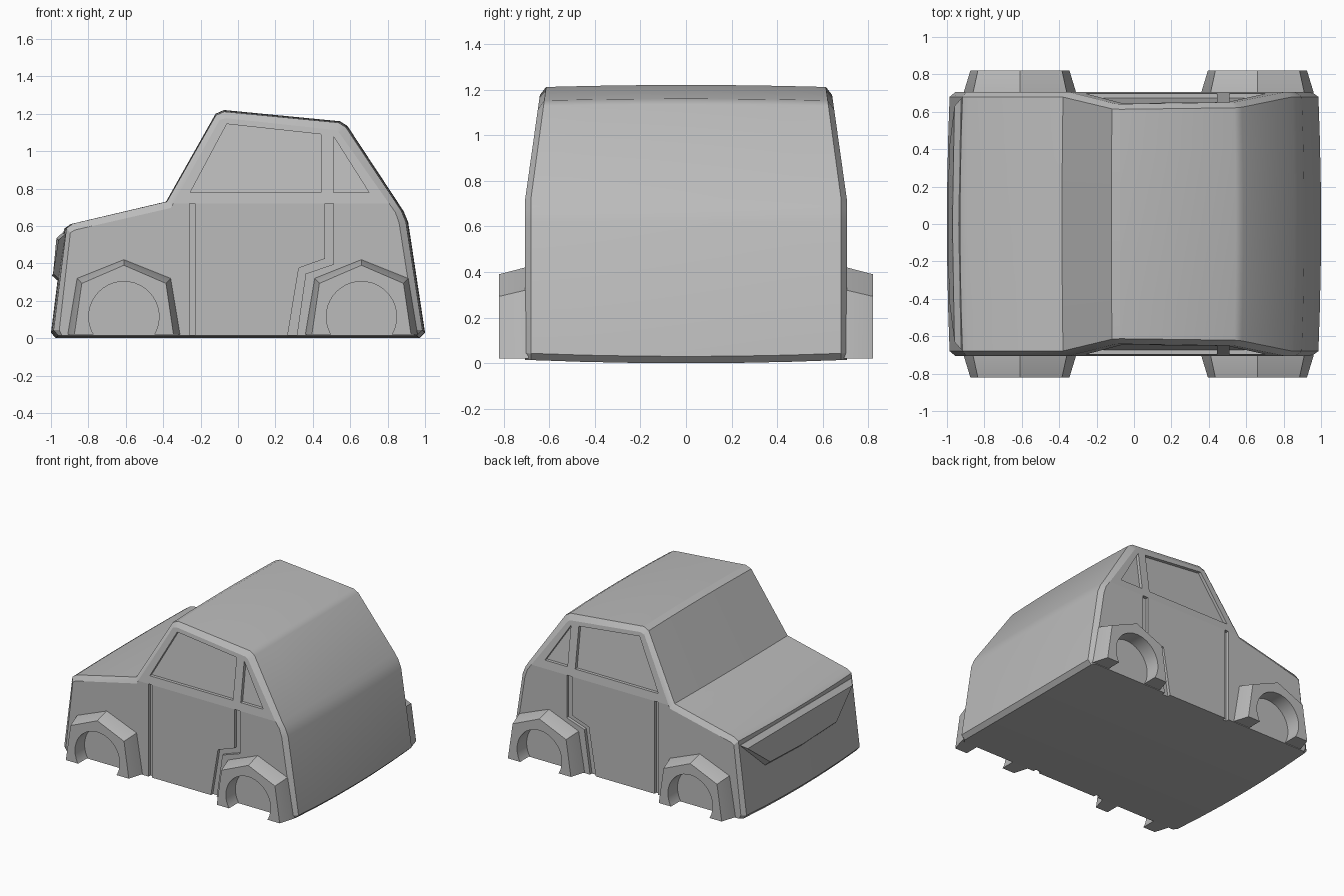
import bpy, bmesh, math

if "Cube" in bpy.data.objects:
    bpy.data.objects.remove(bpy.data.objects["Cube"], do_unlink=True)

paint = bpy.data.materials.new("plain grey")
paint.use_nodes = True
grey = (0.5, 0.5, 0.5, 1)
paint.diffuse_color = grey
paint.node_tree.nodes["Principled BSDF"].inputs["Base Color"].default_value = grey


def loft(bm, rings):
    """Skin equal-length rings of points and cap both ends."""
    loops = [[bm.verts.new(p) for p in ring] for ring in rings]
    n = len(loops[0])
    for a, b in zip(loops, loops[1:]):
        for i in range(n):
            j = (i + 1) % n
            bm.faces.new((a[i], a[j], b[j], b[i]))
    bm.faces.new(loops[0])
    bm.faces.new(loops[-1])


def finish(bm, name, helper=False):
    bmesh.ops.recalc_face_normals(bm, faces=bm.faces)
    mesh = bpy.data.meshes.new(name)
    bm.to_mesh(mesh)
    bm.free()
    mesh.materials.append(paint)
    ob = bpy.data.objects.new(name, mesh)
    bpy.context.collection.objects.link(ob)
    if helper:
        ob.hide_render = True
        ob.display_type = 'WIRE'
    return ob


def carve(ob, cutter):
    mod = ob.modifiers.new("carve", 'BOOLEAN')
    mod.operation = 'DIFFERENCE'
    mod.solver = 'EXACT'
    mod.object = cutter
    select(ob)
    bpy.ops.object.modifier_apply(modifier=mod.name)
    bpy.data.objects.remove(cutter, do_unlink=True)


def select(ob):
    bpy.ops.object.select_all(action='DESELECT')
    ob.select_set(True)
    bpy.context.view_layer.objects.active = ob


HALF, BELT = 0.705, 0.72


def taper(z):
    return 1 - 0.2 * max(0, z - BELT)


# Body shell: crowned side profile with an inset profile on each flank
outer = [(-.975, 0), (-1, .03), (-.93, .585), (-.895, .61), (-.385, .73),
         (-.12, 1.2), (-.075, 1.22), (.545, 1.16), (.585, 1.135),
         (.885, .68), (.91, .62), (1, .03), (.97, 0)]
inner = [(-.955, 0), (-.97, .03), (-.91, .56), (-.885, .575), (-.365, .695),
         (-.1, 1.175), (-.065, 1.185), (.53, 1.12), (.55, 1.105),
         (.855, .67), (.875, .61), (.965, .03), (.955, 0)]


def section(profile, y):
    t = (y / HALF) ** 2
    return [(x * (1 - .015 * t), y, z + t * (.015 - .02 * z)) for x, z in profile]


bm = bmesh.new()
stations = [-.68, -.45, -.22, 0, .22, .45, .68]
loft(bm, [section(inner, -HALF)] + [section(outer, y) for y in stations]
     + [section(inner, HALF)])
bmesh.ops.bisect_plane(bm, geom=bm.verts[:] + bm.edges[:] + bm.faces[:],
                       plane_co=(0, 0, BELT), plane_no=(0, 0, 1))
for v in bm.verts:
    v.co.y *= taper(v.co.z)
body = finish(bm, "body")

# Window recesses and door seams on both flanks
front_window = [(-.255, .78), (-.06, 1.145), (.445, 1.09), (.445, .78)]
rear_window = [(.51, .78), (.51, 1.08), (.70, .78)]
front_seam = [(-.26, -.05), (-.26, BELT), (-.23, BELT), (-.23, -.05)]
rear_seam = [(.255, -.05), (.325, .375), (.465, .425), (.465, BELT),
             (.51, BELT), (.51, .395), (.362, .345), (.305, -.05)]
bm = bmesh.new()
for side in (-1, 1):
    for shape in (front_window, rear_window, front_seam, rear_seam):
        loft(bm, [[(x, side * (HALF * taper(z) - .024), z) for x, z in shape],
                  [(x, side * .8, z) for x, z in shape]])
carve(body, finish(bm, "flank_cutter", True))

# Flared wheel arches with round wheel openings
base = [(-.30, .02), (-.25, .32), (0, .42), (.25, .32), (.30, .02)]
lip = [(-.265, .02), (-.225, .293), (0, .39), (.225, .293), (.265, .02)]
circle = [(.188 * math.cos(a), .115 + .188 * math.sin(a))
          for a in (math.tau * i / 40 for i in range(40))]
arches = []
for end, cx in (("front", -.61), ("rear", .66)):
    for flank, side in (("right", -1), ("left", 1)):
        def ring(shape, y):
            return [(cx + x, side * y, z) for x, z in shape]
        bm = bmesh.new()
        loft(bm, [ring(base, .69), ring(base, HALF), ring(lip, .82)])
        arch = finish(bm, f"{end}_{flank}_wheel_arch")
        bm = bmesh.new()
        loft(bm, [ring(circle, .6), ring(circle, .9)])
        carve(arch, finish(bm, "wheel_cutter", True))
        arches.append(arch)

# Raised trapezoid grille panel on the nose
back = [(-.67, .555), (0, .565), (.67, .555), (.42, .32), (0, .31), (-.42, .32)]
face = [(-.63, .525), (0, .535), (.63, .525), (.40, .345), (0, .335), (-.40, .345)]


def nose(shape, raise_by):
    return [(-1 + .12 * z + .03 * y * y - raise_by, y, z) for y, z in shape]


bm = bmesh.new()
loft(bm, [nose(back, -.02), nose(back, .005), nose(face, .035)])
grille = finish(bm, "grille_panel")

# Soft shading across the crowned shell, flat flanks
for ob in [body, grille] + arches:
    select(ob)
    bpy.ops.object.shade_smooth_by_angle(angle=math.radians(28))
    for p in ob.data.polygons:
        if abs(p.normal.y) > .9:
            p.use_smooth = False
